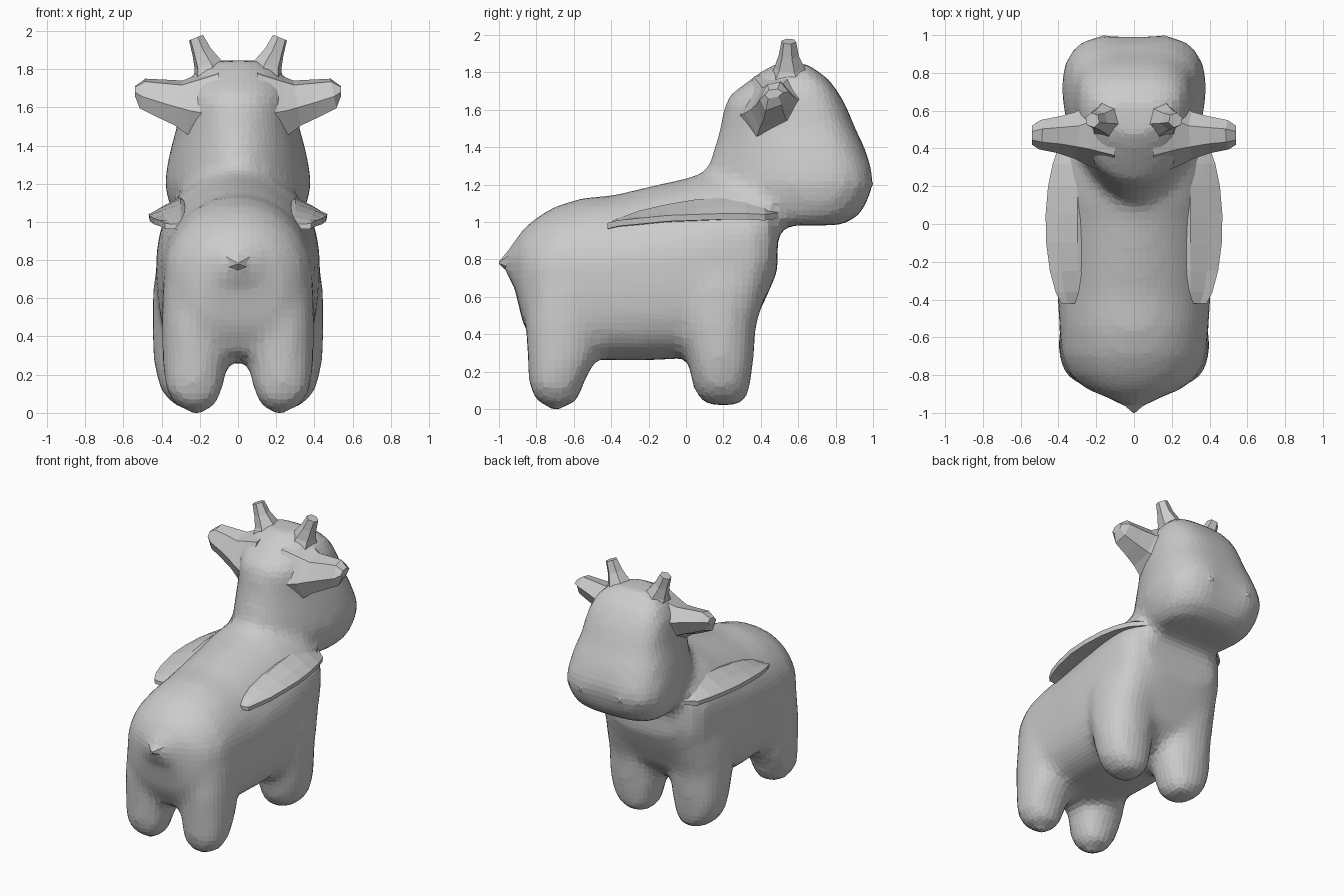
import bpy, bmesh, math

if "Cube" in bpy.data.objects:
    bpy.data.objects.remove(bpy.data.objects["Cube"])


def sgn_pow(v, p):
    return math.copysign(abs(v) ** p, v)


def make(name, verts, faces):
    me = bpy.data.meshes.new(name)
    me.from_pydata(verts, [], faces)
    bm = bmesh.new()
    bm.from_mesh(me)
    bmesh.ops.recalc_face_normals(bm, faces=bm.faces)
    bm.to_mesh(me)
    bm.free()
    ob = bpy.data.objects.new(name, me)
    bpy.context.collection.objects.link(ob)
    return ob


def loft(rings):
    """Skin closed rings of equal size and cap both ends."""
    n = len(rings[0])
    verts = [p for r in rings for p in r]
    faces = [(i * n + j, i * n + (j + 1) % n, (i + 1) * n + (j + 1) % n, (i + 1) * n + j)
             for i in range(len(rings) - 1) for j in range(n)]
    faces += [tuple(range(n))[::-1], tuple(range((len(rings) - 1) * n, len(rings) * n))]
    return verts, faces


def outline(n, e_pos, e_neg):
    """Unit superellipse with its own exponent on the +v and -v halves."""
    out = []
    for i in range(n):
        t = 2 * math.pi * (i + 0.5) / n
        e = 2 / (e_pos if math.sin(t) > 0 else e_neg)
        out.append((sgn_pow(math.cos(t), e), sgn_pow(math.sin(t), e)))
    return out


N = 32
parts = []

# torso: y, bottom z, top z, half width, upper exponent
torso = [(-.98, .75, .815, .03, 2), (-.92, .66, .895, .14, 2), (-.87, .45, .965, .26, 2),
         (-.8, .32, 1.025, .34, 2), (-.7, .28, 1.085, .385, 2), (-.55, .265, 1.13, .395, 2),
         (-.38, .26, 1.145, .405, 2), (-.2, .26, 1.19, .42, 1.9), (0, .27, 1.235, .43, 1.85),
         (.12, .29, 1.27, .43, 1.85), (.25, .33, 1.28, .425, 1.9), (.36, .45, 1.26, .41, 2),
         (.44, .62, 1.2, .37, 2.2), (.49, .74, 1.12, .28, 2.2)]
rings = []
for y, z0, z1, w, e in torso:
    zm = z0 + .54 * (z1 - z0)
    rings.append([(w * u, y, zm + v * ((z1 - zm) if v > 0 else (zm - z0)))
                  for u, v in outline(N, e, 3.3)])
parts.append(loft(rings))

# neck and head: z, back y, front y, half width, back exponent
head = [(.982, .25, .83, .27, 1.6), (1.03, .18, .925, .33, 1.6), (1.1, .12, .98, .365, 1.6),
        (1.2, .09, 1.015, .385, 1.65), (1.28, .11, 1.005, .375, 1.7), (1.4, .15, .955, .35, 1.8),
        (1.5, .18, .905, .32, 1.95), (1.6, .2, .865, .305, 2.1), (1.66, .215, .835, .295, 2.1),
        (1.7, .26, .81, .285, 2.1), (1.76, .34, .765, .25, 2), (1.81, .41, .7, .2, 2),
        (1.845, .47, .65, .13, 2)]
rings = []
for z, y0, y1, w, e in head:
    yc = y0 + .66 * (y1 - y0)
    dip = .04 * math.exp(-((z - 1.18) / .12) ** 2)      # dent between the muzzle lobes
    rings.append([(w * u, yc + v * ((y1 - yc) if v > 0 else (yc - y0))
                   - (dip * math.exp(-(w * u / .1) ** 2) if v > 0 else 0), z)
                  for u, v in outline(N, 2.8, e)])
parts.append(loft(rings))

# legs: z, back y, front y, inner x, outer x
front_leg = [(.02, .12, .28, .15, .29), (.06, .06, .33, .11, .36), (.13, .035, .345, .085, .41),
             (.25, .01, .36, .06, .44), (.45, -.04, .375, .04, .45), (.65, -.1, .44, .02, .445),
             (.8, -.1, .48, .02, .42), (.95, -.05, .48, .02, .39)]
rear_leg = [(-.005, -.72, -.67, .18, .24), (.05, -.81, -.57, .11, .34), (.13, -.84, -.55, .08, .38),
            (.25, -.845, -.49, .055, .395), (.45, -.86, -.42, .03, .4), (.65, -.85, -.4, .02, .395),
            (.8, -.8, -.45, .02, .35)]
for leg in (front_leg, rear_leg):
    for s in (-1, 1):
        parts.append(loft([[(s * ((a + b) / 2 + u * (b - a) / 2),
                             (y0 + y1) / 2 + v * (y1 - y0) / 2, z)
                            for u, v in outline(24, 2.3, 2.3)] for z, y0, y1, a, b in leg]))

# merge all volumes into one soft, faceted skin
verts, faces = [], []
for v, f in parts:
    k = len(verts)
    verts += v
    faces += [tuple(i + k for i in q) for q in f]
body = make("body", verts, faces)
m = body.modifiers.new("fuse", 'REMESH')
m.mode = 'VOXEL'
m.voxel_size = .04
m = body.modifiers.new("soften", 'SMOOTH')
m.factor = .5
m.iterations = 5


# horns, ears and side folds, mirrored in x
def horn_ring(cx, cy, cz, ru, rv, tilt):
    return [(cx + ru * math.cos(t), cy + rv * math.sin(t), cz - tilt * ru * math.cos(t))
            for t in (math.pi * i / 3 + .3 for i in range(6))]


def ear_ring(x, y0, y1, z0, z1, lean):
    """Six-sided section: low point toward the back, flat top."""
    pts = [(.2, 0), (0, .4), (.25, .9), (.7, 1), (1, .65), (.75, .2)]
    return [(x - lean * (b - .5), y0 + a * (y1 - y0), z0 + b * (z1 - z0)) for a, b in pts]


for s, side in ((-1, "left"), (1, "right")):
    horn = [horn_ring(.13, .56, 1.73, .11, .14, 0), horn_ring(.155, .555, 1.82, .075, .085, .3),
            horn_ring(.19, .55, 1.89, .05, .055, .4), horn_ring(.22, .55, 1.965, .038, .04, .4)]
    ear = [ear_ring(.1, .25, .7, 1.38, 1.82, 0), ear_ring(.25, .315, .64, 1.46, 1.765, .04),
           ear_ring(.31, .345, .595, 1.505, 1.74, .04), ear_ring(.4, .375, .57, 1.545, 1.745, .03),
           ear_ring(.5, .395, .55, 1.595, 1.75, .03), ear_ring(.54, .42, .52, 1.66, 1.71, 0)]
    # thin drooping fold along the flank: y, outer x, edge z, shoulder z
    fold = []
    for y, x, z, zs in ((-.42, .385, .975, .99), (-.36, .415, .99, 1.02), (-.25, .445, 1.0, 1.06),
                        (-.1, .465, 1.015, 1.095), (.05, .468, 1.02, 1.12), (.2, .455, 1.025, 1.13),
                        (.32, .43, 1.025, 1.12), (.42, .395, 1.02, 1.09), (.5, .3, 1.03, 1.05)):
        xs = min(.3, x - .08)
        xm = xs + .6 * (x - xs)
        fold.append([(.12, y, z + .03), (xs, y, zs), (xm, y, z + .5 * (zs - z) + .005),
                     (x, y, z + .02), (x - .005, y, z - .012), (xm, y, z - .012), (.12, y, z - .03)])
    for name, r in (("horn", horn), ("ear", ear), ("side_fold", fold)):
        make(side + "_" + name, *loft([[(s * x, y, z) for x, y, z in ring] for ring in r]))

# stubby pointed tail
make("tail", *loft([[(w * a, y, z + h * b) for a, b in outline(6, 2, 2)]
                    for y, z, w, h in ((-.87, .79, .15, .12), (-.94, .79, .085, .07),
                                       (-1.0, .782, .006, .006))]))
